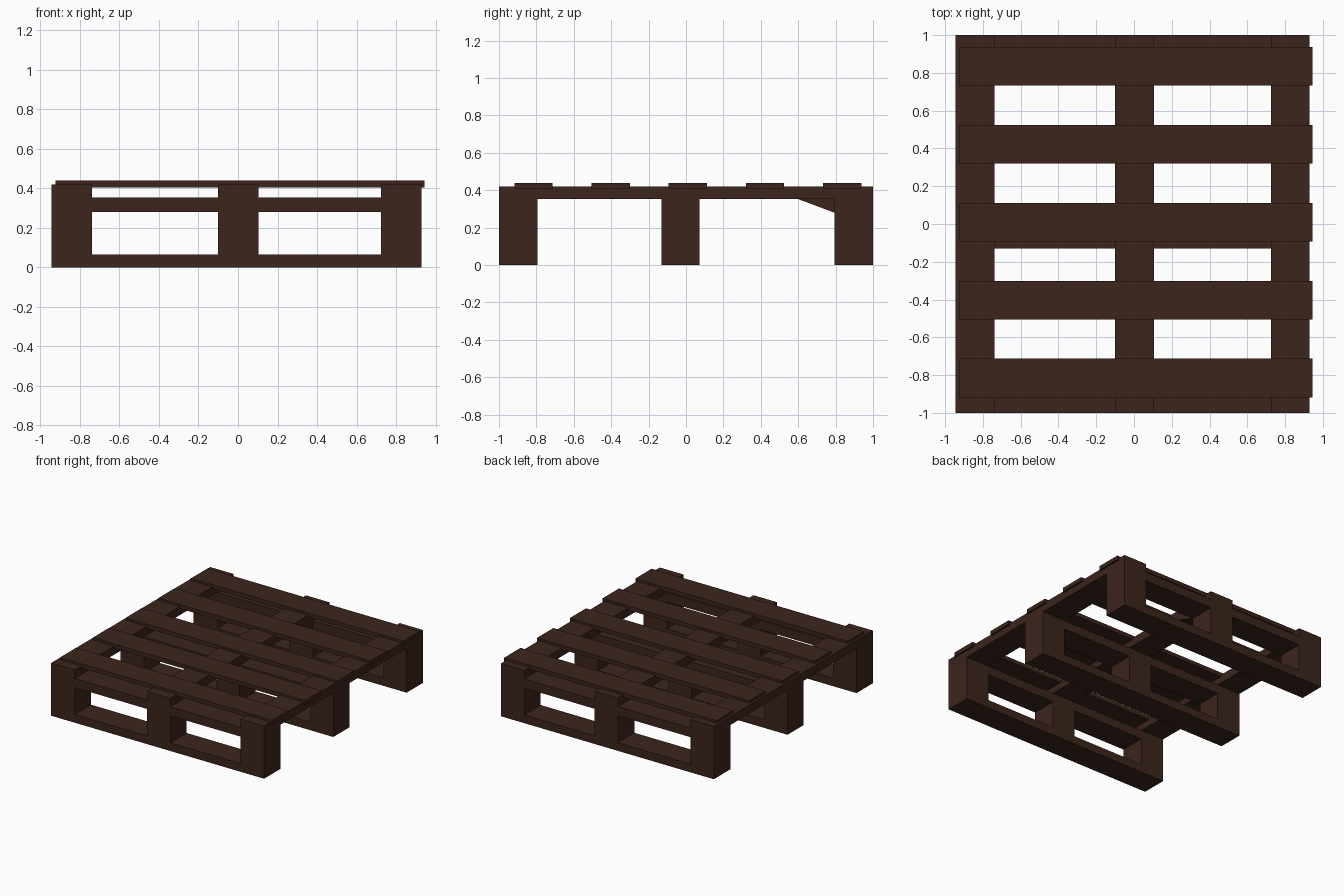
import bpy, bmesh

if "Cube" in bpy.data.objects:
    bpy.data.objects.remove(bpy.data.objects["Cube"])

wood = bpy.data.materials.new("dark_wood")
wood.diffuse_color = (0.045, 0.018, 0.012, 1)
wood.use_nodes = True
wood.node_tree.nodes["Principled BSDF"].inputs["Base Color"].default_value = wood.diffuse_color


def prism(name, x, profile):
    """Extrude a (y, z) profile between two x positions."""
    bm = bmesh.new()
    face = bm.faces.new([bm.verts.new((x[0], y, z)) for y, z in profile])
    ext = bmesh.ops.extrude_face_region(bm, geom=[face])
    verts = [v for v in ext["geom"] if isinstance(v, bmesh.types.BMVert)]
    bmesh.ops.translate(bm, verts=verts, vec=(x[1] - x[0], 0, 0))
    bmesh.ops.recalc_face_normals(bm, faces=bm.faces)
    mesh = bpy.data.meshes.new(name)
    bm.to_mesh(mesh)
    bm.free()
    mesh.materials.append(wood)
    obj = bpy.data.objects.new(name, mesh)
    bpy.context.collection.objects.link(obj)


def board(name, x, y, z):
    prism(name, x, [(y[0], z[0]), (y[1], z[0]), (y[1], z[1]), (y[0], z[1])])


full_x = (-0.945, 0.93)
columns = {"left": (-0.945, -0.738), "centre": (-0.10, 0.105), "right": (0.724, 0.93)}
rows = {"front": (-1.0, -0.795), "middle": (-0.13, 0.073), "back": (0.793, 1.0)}

# Three skids: bottom board, blocks and crossboard
for row, y in rows.items():
    board(row + "_bottom_board", full_x, y, (0, 0.065))
    board(row + "_crossboard", full_x, y, (0.28, 0.352))
    for col, x in columns.items():
        board(f"{row}_{col}_block", x, y, (0.065, 0.28))

# Lengthwise stringers
for col, x in columns.items():
    board(col + "_stringer", x, (-1.0, 1.0), (0.352, 0.42))

# Top deck slats
for i in range(5):
    y = -0.918 + i * 0.4125
    board(f"deck_slat_{i + 1}", (-0.925, 0.945), (y, y + 0.205), (0.405, 0.438))

# Sloped brace under the centre stringer
prism("centre_brace", columns["centre"], [(0.6, 0.352), (0.793, 0.28), (0.793, 0.352)])
